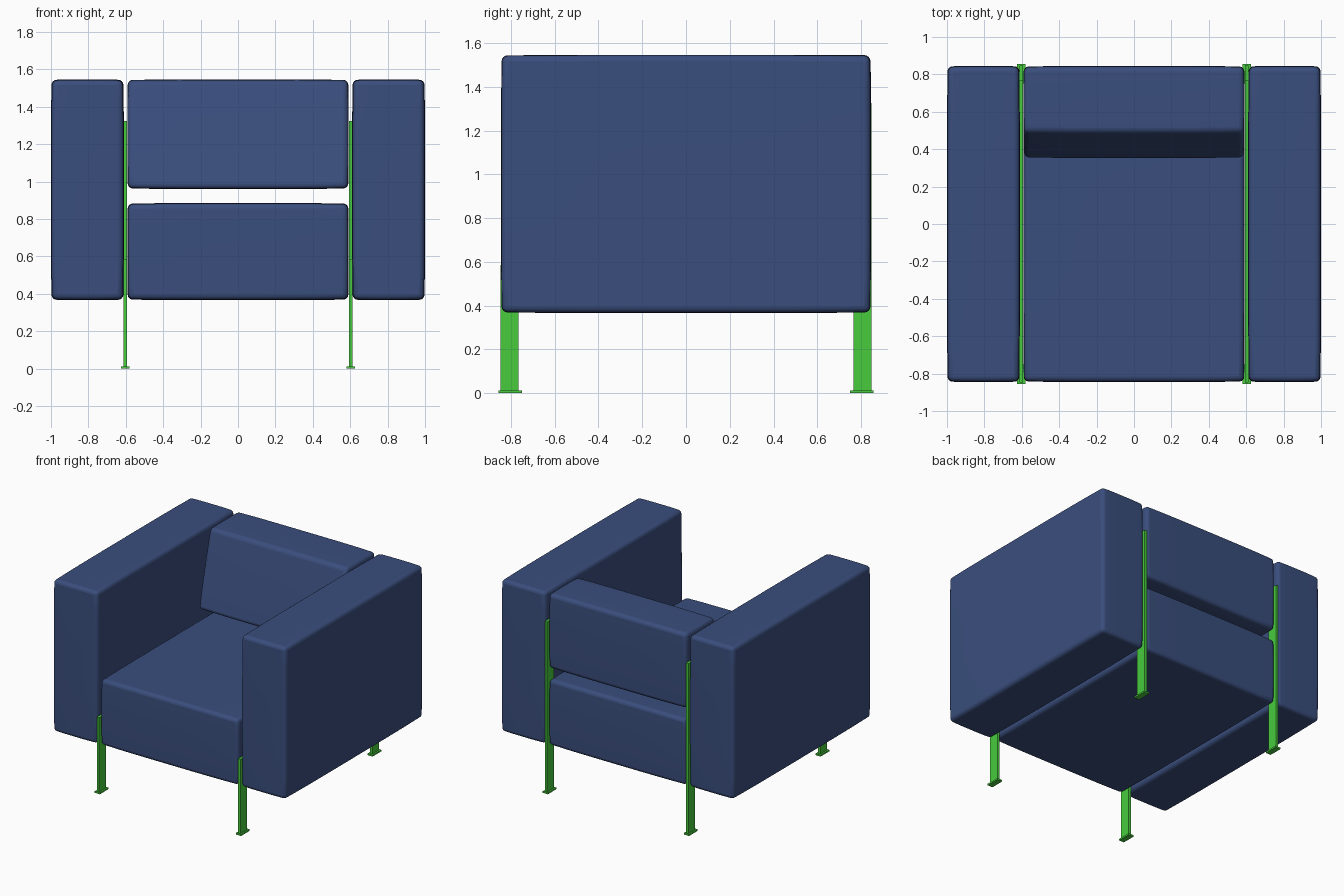
import bpy
import bmesh
from mathutils import Vector

if "Cube" in bpy.data.objects:
    bpy.data.objects.remove(bpy.data.objects["Cube"])


def make_material(name, rgb):
    mat = bpy.data.materials.new(name)
    mat.diffuse_color = (*rgb, 1)
    mat.use_nodes = True
    mat.node_tree.nodes["Principled BSDF"].inputs["Base Color"].default_value = mat.diffuse_color
    return mat


FABRIC = make_material("blue_fabric", (0.042, 0.076, 0.205))
METAL = make_material("green_metal", (0.065, 0.60, 0.048))


def finish(bm, name, mat):
    bmesh.ops.recalc_face_normals(bm, faces=bm.faces[:])
    mesh = bpy.data.meshes.new(name)
    bm.to_mesh(mesh)
    bm.free()
    mesh.materials.append(mat)
    obj = bpy.data.objects.new(name, mesh)
    bpy.context.collection.objects.link(obj)
    return obj


def cushion(name, lo, hi, lean=0.0, bulge=0.006):
    """Softly domed upholstered block; lean tilts its front face backwards."""
    lo, hi = Vector(lo), Vector(hi)
    mid, half = (lo + hi) / 2, (hi - lo) / 2 - Vector((bulge,) * 3)
    bm = bmesh.new()
    bmesh.ops.create_cube(bm, size=2)
    bmesh.ops.subdivide_edges(bm, edges=bm.edges[:], cuts=7, use_grid_fill=True)
    for v in bm.verts:
        u = v.co.copy()
        p = Vector(mid[i] + u[i] * half[i] for i in range(3))
        for i in range(3):
            if abs(u[i]) > 0.999:
                a, b = u[(i + 1) % 3], u[(i + 2) % 3]
                p[i] += u[i] * bulge * (2 - a ** 4 - b ** 4) / 2
        p.y += lean * (1 - u.y) / 2 * (1 + u.z) / 2
        v.co = p
    obj = finish(bm, name, FABRIC)
    bevel = obj.modifiers.new("soft_edges", 'BEVEL')
    bevel.width = 0.026
    bevel.segments = 4
    bevel.limit_method = 'ANGLE'
    bevel.angle_limit = 0.9
    bpy.ops.object.select_all(action='DESELECT')
    obj.select_set(True)
    bpy.context.view_layer.objects.active = obj
    bpy.ops.object.shade_smooth_by_angle(angle=0.7)


def extrude_yz(name, profile, x0, x1):
    """Flat plate: y-z outline extruded along x."""
    bm = bmesh.new()
    face = bm.faces.new([bm.verts.new((x0, y, z)) for y, z in profile])
    ext = bmesh.ops.extrude_face_region(bm, geom=[face])
    moved = [g for g in ext["geom"] if isinstance(g, bmesh.types.BMVert)]
    bmesh.ops.translate(bm, verts=moved, vec=(x1 - x0, 0, 0))
    finish(bm, name, METAL)


# Seat and leaning back cushion
cushion("seat", (-0.592, -0.845, 0.366), (0.592, 0.845, 0.885))
cushion("backrest", (-0.592, 0.345, 0.960), (0.592, 0.845, 1.546), lean=0.14)

# Side frame: low front leg, rail between the cushions, tall back leg
frame = [(-0.847, 0), (-0.765, 0), (-0.765, 0.50), (0.765, 0.50), (0.765, 0),
         (0.847, 0), (0.847, 1.325), (0.765, 1.325), (0.765, 0.585), (-0.847, 0.585)]

for side, s in (("left", -1), ("right", 1)):
    x_in, x_out = sorted((s * 0.610, s * 1.0))
    cushion(side + "_arm", (x_in, -0.845, 0.366), (x_out, 0.845, 1.546))
    extrude_yz(side + "_frame", frame, s * 0.603 - 0.010, s * 0.603 + 0.010)
    # Foot plates under both legs
    for end, y in (("front", -0.803), ("back", 0.803)):
        plate = [(y - 0.053, 0), (y + 0.053, 0), (y + 0.053, 0.012), (y - 0.053, 0.012)]
        extrude_yz(f"{side}_{end}_foot", plate, s * 0.603 - 0.022, s * 0.603 + 0.022)
